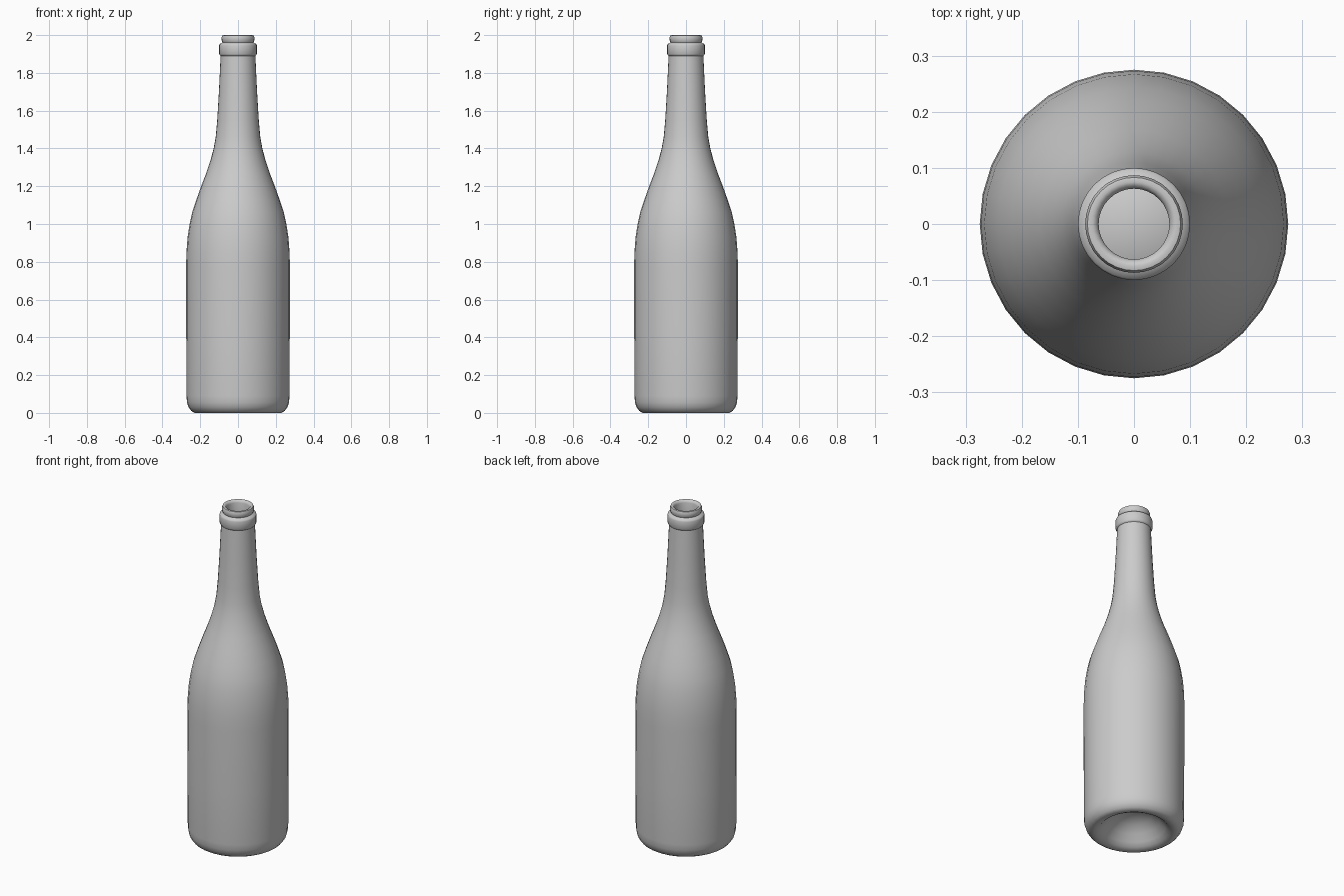
import bpy, bmesh, math

SIDES = 32

# outer glass, from the top of the punt under the base up to the lip (radius, z)
outer = [(0, 0.125), (0.05, 0.12), (0.1, 0.1), (0.14, 0.065), (0.17, 0.03),
         (0.19, 0.01), (0.21, 0.002), (0.23, 0.0), (0.247, 0.01), (0.262, 0.03),
         (0.27, 0.055), (0.273, 0.09), (0.274, 0.4), (0.275, 0.77),
         (0.273, 0.85), (0.267, 0.93), (0.256, 1.0), (0.243, 1.06),
         (0.22, 1.13), (0.195, 1.2), (0.168, 1.27), (0.146, 1.335),
         (0.129, 1.4), (0.118, 1.46), (0.11, 1.55), (0.101, 1.7), (0.092, 1.89)]
# collar ring, groove and rounded lip
finish = [(0.096, 1.893), (0.1, 1.9), (0.1, 1.945), (0.097, 1.953), (0.088, 1.957),
          (0.082, 1.962), (0.086, 1.97), (0.087, 1.988), (0.083, 1.998),
          (0.075, 2.0), (0.067, 1.996), (0.063, 1.985)]
# inner glass, down the bore to the raised floor
inner = [(0.064, 1.89), (0.075, 1.7), (0.084, 1.55), (0.093, 1.46), (0.12, 1.34),
         (0.17, 1.2), (0.217, 1.07), (0.242, 0.93), (0.25, 0.77), (0.249, 0.1),
         (0.235, 0.05), (0.215, 0.035), (0.185, 0.05), (0.15, 0.09),
         (0.1, 0.125), (0.05, 0.145), (0, 0.15)]


def lathe(name, profile):
    bm = bmesh.new()
    verts = [bm.verts.new((r, 0, z)) for r, z in profile]
    edges = [bm.edges.new(pair) for pair in zip(verts, verts[1:])]
    bmesh.ops.spin(bm, geom=verts + edges, cent=(0, 0, 0), axis=(0, 0, 1),
                   angle=math.tau, steps=SIDES, use_duplicate=False)
    bmesh.ops.remove_doubles(bm, verts=bm.verts, dist=1e-4)
    bmesh.ops.recalc_face_normals(bm, faces=bm.faces)
    mesh = bpy.data.meshes.new(name)
    bm.to_mesh(mesh)
    bm.free()
    obj = bpy.data.objects.new(name, mesh)
    bpy.context.collection.objects.link(obj)
    bpy.context.view_layer.objects.active = obj
    obj.select_set(True)
    bpy.ops.object.shade_smooth_by_angle(angle=math.radians(50))
    return obj


# one continuous glass shell
lathe("bottle", outer + finish + inner)
